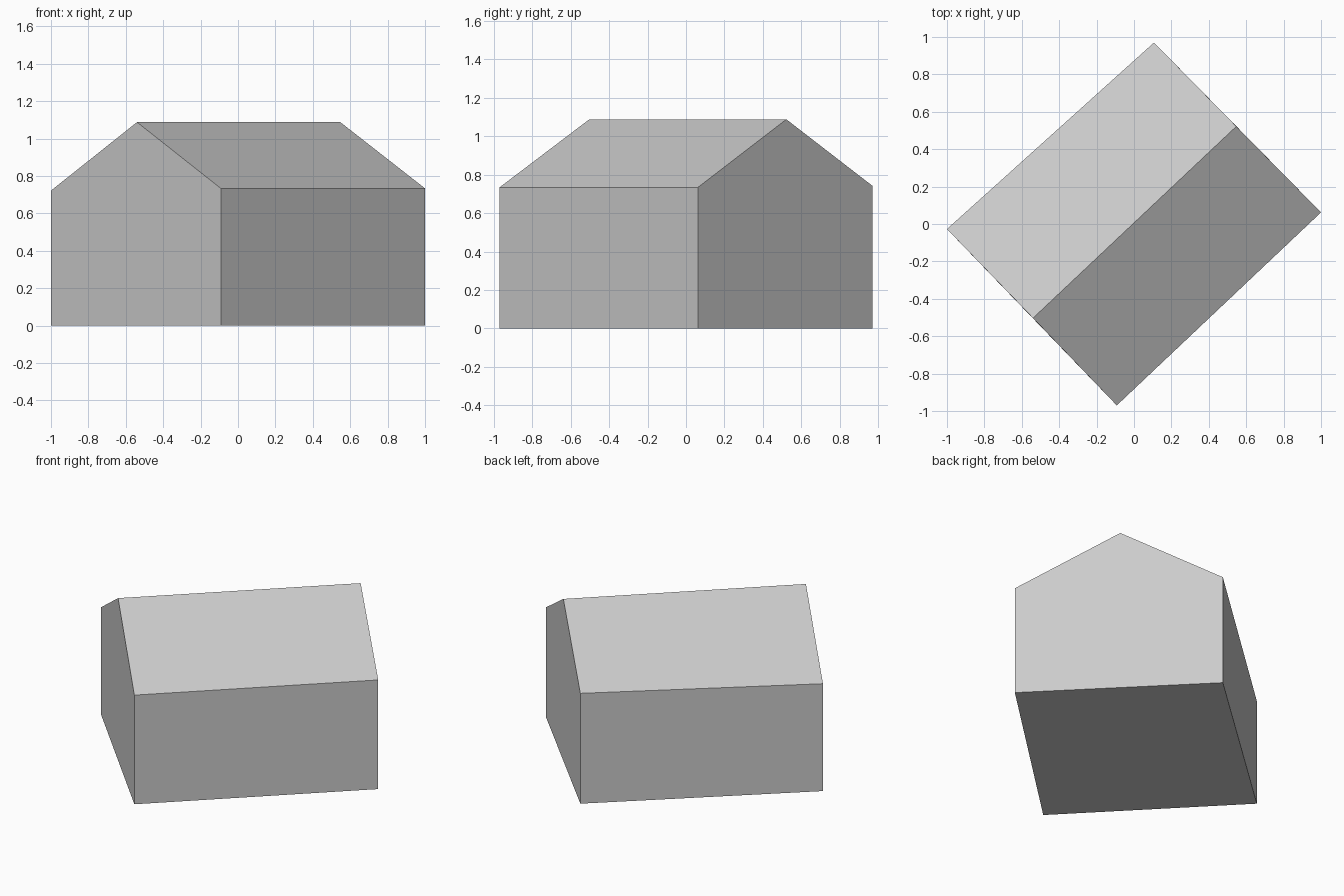
import bpy
import bmesh

cube = bpy.data.objects.get("Cube")
if cube:
    bpy.data.objects.remove(cube, do_unlink=True)

# Plain grey for the whole building
grey = bpy.data.materials.new("light_grey")
grey.use_nodes = True
colour = (0.6, 0.6, 0.6, 1)
grey.diffuse_color = colour
grey.node_tree.nodes["Principled BSDF"].inputs["Base Color"].default_value = colour

# Each gable: (x, y, eave height) of its two corners, then the ridge point
west, south = (-1.0, -0.027, 0.722), (-0.092, -0.97, 0.734)
east, north = (1.0, 0.062, 0.734), (0.107, 0.97, 0.742)
ridge_front, ridge_back = (-0.54, -0.503, 1.088), (0.547, 0.522, 1.088)

bm = bmesh.new()


def gable(first, second, ridge):
    """Five-point outline: base, eave, ridge, eave, base."""
    outline = [(*first[:2], 0), first, ridge, second, (*second[:2], 0)]
    return [bm.verts.new(p) for p in outline]


front = gable(west, south, ridge_front)
back = gable(north, east, ridge_back)
bm.faces.new(front)
bm.faces.new(back)

# Walls, roof slopes and floor bridge the two gables
for i in range(len(front)):
    j = (i + 1) % len(front)
    bm.faces.new((front[i], front[j], back[j], back[i]))
bmesh.ops.recalc_face_normals(bm, faces=bm.faces)

mesh = bpy.data.meshes.new("gabled_building")
bm.to_mesh(mesh)
bm.free()
mesh.materials.append(grey)
building = bpy.data.objects.new("gabled_building", mesh)
bpy.context.collection.objects.link(building)
